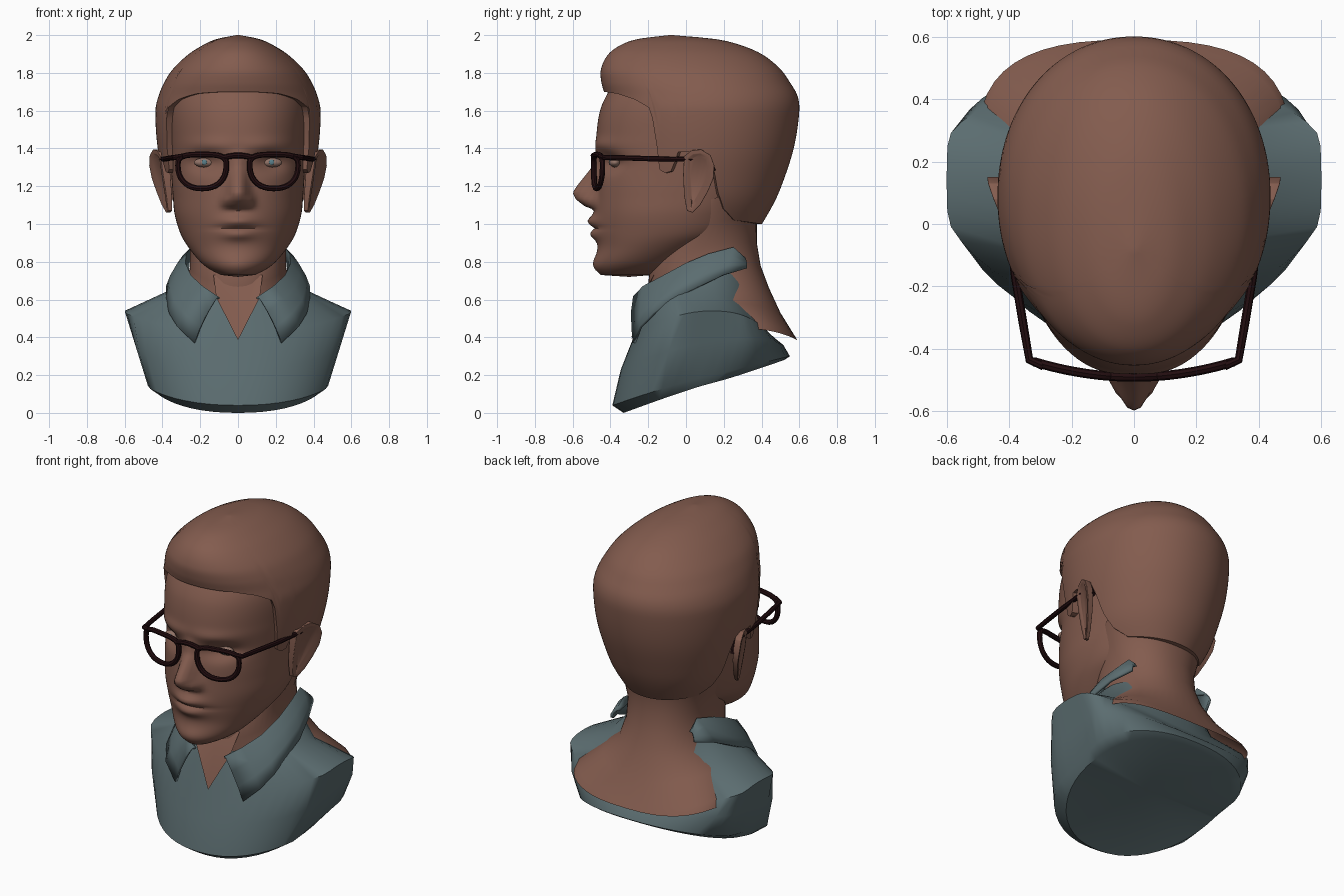
import bpy, bmesh, math
from mathutils import Vector

if "Cube" in bpy.data.objects:
    bpy.data.objects.remove(bpy.data.objects["Cube"])


def material(name, rgb):
    m = bpy.data.materials.new(name)
    m.diffuse_color = (*rgb, 1)
    m.use_nodes = True
    m.node_tree.nodes["Principled BSDF"].inputs["Base Color"].default_value = m.diffuse_color
    return m


SKIN = material("warm_brown", (0.228, 0.107, 0.077))
CLOTH = material("slate_teal", (0.105, 0.152, 0.162))
FRAME = material("dark_maroon", (0.016, 0.004, 0.005))
EYE = material("pale_eye", (0.28, 0.17, 0.135))
IRIS = material("grey_blue", (0.10, 0.21, 0.25))


def finish(ob, mat, angle=40):
    if not ob.data.materials:
        ob.data.materials.append(mat)
    bpy.ops.object.select_all(action='DESELECT')
    ob.select_set(True)
    bpy.context.view_layer.objects.active = ob
    bpy.ops.object.shade_smooth_by_angle(angle=math.radians(angle))
    return ob


def make(name, verts, faces, mat, angle=40):
    me = bpy.data.meshes.new(name)
    me.from_pydata([tuple(v) for v in verts], [], faces)
    ob = bpy.data.objects.new(name, me)
    bpy.context.collection.objects.link(ob)
    return finish(ob, mat, angle)


def curve_at(table, t, col):
    """Smooth value of a table column at key t (first column is the key)."""
    n = len(table)
    t = min(max(t, table[0][0]), table[-1][0])
    i = max(k for k in range(n - 1) if table[k][0] <= t)

    def slope(k):
        a, b = table[max(k - 1, 0)], table[min(k + 1, n - 1)]
        return (b[col] - a[col]) / (b[0] - a[0])
    a, b = table[i], table[i + 1]
    h = b[0] - a[0]
    s = (t - a[0]) / h
    return ((1 + 2 * s) * (1 - s) ** 2 * a[col] + s * (1 - s) ** 2 * h * slope(i)
            + s * s * (3 - 2 * s) * b[col] + s * s * (s - 1) * h * slope(i + 1))


def linear_at(table, t):
    for (a, va), (b, vb) in zip(table, table[1:]):
        if t <= b:
            return va + (vb - va) * max(0, (t - a) / (b - a))
    return table[-1][1]


def oval(a, rx, yf, yb, p=2.0):
    """Point on a superellipse; angle 0 faces the front."""
    def f(v):
        return math.copysign(abs(v) ** (2 / p), v)
    return rx * f(math.sin(a)), (yf + yb) / 2 - (yb - yf) / 2 * f(math.cos(a))


def loft(name, rings, mat, angle=40, bottom=None, top=None):
    n = len(rings[0])
    verts = [v for r in rings for v in r]
    faces = [(i * n + j, i * n + (j + 1) % n, (i + 1) * n + (j + 1) % n, (i + 1) * n + j)
             for i in range(len(rings) - 1) for j in range(n)]
    if bottom:
        verts.append(bottom)
        faces += [((j + 1) % n, j, len(verts) - 1) for j in range(n)]
    if top:
        base = (len(rings) - 1) * n
        verts.append(top)
        faces += [(base + j, base + (j + 1) % n, len(verts) - 1) for j in range(n)]
    return make(name, verts, faces, mat, angle)


def bent_ring(rx, yf, zf, yb, zb, zmid, p=2.2, shift=0.0, n=48):
    """Ring whose front, side and back heights differ; sides are cut flat at the arms."""
    out = []
    for j in range(n):
        a = 2 * math.pi * j / n
        x, y = oval(a, rx, yf, yb, p)
        s2 = math.sin(a) ** 2
        z = zf + (zb - zf) * (1 - math.cos(a)) / 2 + (zmid - (zf + zb) / 2) * s2
        lim = .6 - (.54 - z) * .31
        out.append((max(-lim, min(lim, x)), y + shift * s2, z))
    return out


def gauss(x, z, cx, cz, wx, wz):
    return math.exp(-((x - cx) / wx) ** 2 - ((z - cz) / wz) ** 2)


# Head: oval sections (height, half width, front, back) with sculpted features
HEAD = [(.73, .09, -.45, -.18), (.76, .15, -.475, -.08), (.80, .20, -.48, 0), (.88, .265, -.465, .15),
        (.95, .305, -.47, .28), (1.05, .335, -.475, .35), (1.15, .345, -.475, .42),
        (1.3, .355, -.47, .50), (1.45, .365, -.475, .535), (1.6, .37, -.455, .55),
        (1.7, .35, -.41, .52), (1.8, .29, -.34, .45), (1.9, .15, -.2, .25)]
NOSE = [(1.075, 0), (1.095, .055), (1.13, .105), (1.165, .125), (1.2, .105), (1.3, .03), (1.4, .0)]


def feature(x, z):
    ax = abs(x)
    w = linear_at([(1.1, .068), (1.2, .052), (1.35, .035)], z)
    d = linear_at(NOSE, z) * math.exp(-(ax / w) ** 2.6)
    d += .025 * gauss(ax, z, .065, 1.125, .022, .03)             # nostril wings
    d -= .05 * gauss(ax, z, .175, 1.325, .09, .05)               # eye sockets
    d += .012 * gauss(ax, z, .14, 1.42, .13, .035)               # brow
    d += .022 * gauss(x, z, 0, 1.0, .12, .09)                    # mouth area
    d += .026 * gauss(x, z, 0, 1.015, .085, .026)                # upper lip
    d += .022 * gauss(x, z, 0, .942, .08, .026)                  # lower lip
    d -= .016 * gauss(x, z, 0, .978, .12, .010)                  # mouth line
    d += .012 * gauss(x, z, 0, .79, .09, .04)                    # chin
    return d


N = 128
rings = []
for i in range(91):
    z = .73 + 1.17 * i / 90
    p = linear_at([(.73, 2.0), (.95, 2.1), (1.2, 2.2)], z)
    ring = []
    for j in range(N):
        a = 2 * math.pi * j / N
        x, y = oval(a, *(curve_at(HEAD, z, c) for c in (1, 2, 3)), p)
        ring.append((x, y - feature(x, z) if y < -.15 else y, z))
    rings.append(ring)
loft("head", rings, SKIN, 60, bottom=(0, -.3, .72), top=(0, 0, 1.92))

# Hair: cap whose columns run from the hairline to the crown
HAIR = [(.98, .28, -.3, .39), (1.1, .35, -.35, .46), (1.2, .385, -.38, .505), (1.4, .425, -.40, .57),
        (1.6, .437, -.425, .6), (1.68, .42, -.43, .59), (1.75, .39, -.448, .55), (1.82, .345, -.45, .5),
        (1.9, .26, -.41, .4), (1.95, .18, -.34, .28), (1.98, .11, -.25, .15), (2.0, .01, -.09, -.07)]
LINE = [(-.43, 1.70), (-.36, 1.69), (-.27, 1.66), (-.185, 1.61), (-.175, 1.5), (-.15, 1.29), (-.115, 1.27),
        (-.075, 1.28), (-.05, 1.38), (.11, 1.38), (.16, 1.28), (.20, 1.17), (.26, 1.08), (.36, 1.02),
        (.59, 1.0)]
N = 176
rings = []
for i in range(-1, 41):
    ring = []
    for j in range(N):
        a = 2 * math.pi * j / N
        low = linear_at(LINE, .08 - .51 * math.cos(a))
        t = max(i, 0) / 40
        z = low + (2 - low) * (1 - (1 - t) ** 1.5)
        x, y = oval(a, *(curve_at(HAIR, z, c) for c in (1, 2, 3)), 2.08)
        if i < 0:                                                # tucked-in edge
            x, y = x * .84, .08 + (y - .08) * .86
        ring.append((x, y, z))
    rings.append(ring)
loft("hair", rings, SKIN, 50, top=(0, -.08, 2.0))

# Neck flaring into the bare upper back
loft("neck", [bent_ring(*r) for r in [
    (.50, -.17, .40, .59, .385, .45, 2.6, .03), (.49, -.17, .42, .568, .42, .49, 2.5, .03),
    (.37, -.18, .48, .50, .53, .58, 2.3), (.28, -.19, .58, .44, .66, .67), (.255, -.2, .68, .395, .78, .77),
    (.255, -.19, .78, .375, .9, .88), (.285, -.12, .93, .375, 1.06, 1.0),
    (.335, -.02, 1.05, .42, 1.18, 1.15)]], SKIN, 60)

# Shirt body with a slanted underside and flat arm cuts
loft("shirt", [bent_ring(*r) for r in [
    (.46, -.33, 0, .52, .28, .16, 2.2, .05), (.53, -.39, .04, .55, .30, .20, 2.2, .06),
    (.60, -.345, .23, .515, .36, .38, 2.2, .07), (.63, -.27, .42, .45, .41, .54, 2.2, .06),
    (.38, -.24, .54, .41, .46, .64, 2.3, .01), (.275, -.215, .60, .38, .65, .755, 2.3)]],
    CLOTH, 44, bottom=(0, .1, .2))

# Bare skin in the open shirt front
make("open_neck", [(0, -.292, .385), (.115, -.24, .61), (.13, -.17, .73), (-.13, -.17, .73),
                   (-.115, -.24, .61), (0, -.225, .61)],
     [(0, 1, 5), (0, 5, 4), (5, 1, 2), (5, 2, 3), (5, 3, 4)], SKIN, 70)

# Collar flaps: folded edge, slight bulge and hem
UPPER = [(.11, -.28, .61), (.19, -.225, .665), (.25, -.12, .72), (.28, 0, .785), (.275, .12, .835),
         (.25, .25, .87), (.255, .31, .815)]
LOWER = [(.23, -.275, .37), (.318, -.24, .455), (.36, -.17, .525), (.375, -.07, .60), (.375, .06, .665),
         (.335, .2, .73), (.28, .32, .765)]
for side, label in ((1, "right"), (-1, "left")):
    rows = []
    for i, (u, l) in enumerate(zip(UPPER, LOWER)):
        u, l = Vector(u), Vector(l)
        out = Vector((l.x, l.y * .4, 0)).normalized() * .012
        drop = .04 if 0 < i < 6 else .005
        rows.append([u - out - Vector((0, 0, drop)), u, u.lerp(l, .3) + out, u.lerp(l, .65) + out, l])
    k = len(rows[0])
    faces = [(i * k + j, i * k + j + 1, (i + 1) * k + j + 1, (i + 1) * k + j)
             for i in range(len(rows) - 1) for j in range(k - 1)]
    if side < 0:
        faces = [f[::-1] for f in faces]
    ob = make(label + "_collar", [(v.x * side, v.y, v.z) for r in rows for v in r], faces, CLOTH, 60)
    mod = ob.modifiers.new("thickness", 'SOLIDIFY')
    mod.thickness, mod.offset = .016, 0

# Ears: thick angled flap, thinner at the lobe, with a shallow hollow
EAR = [(-.01, 1.36), (.03, 1.39), (.08, 1.395), (.13, 1.365), (.15, 1.31), (.145, 1.24), (.115, 1.17),
       (.075, 1.10), (.035, 1.06), (.005, 1.07), (-.01, 1.15), (-.015, 1.26)]
for side, label in ((1, "right"), (-1, "left")):
    bm = bmesh.new()
    face = bm.faces.new([bm.verts.new((side * (.345 + .4 * y + .09 * (z - 1.06)), y, z)) for y, z in EAR])
    ext = bmesh.ops.extrude_face_region(bm, geom=[face])
    cap = [g for g in ext["geom"] if isinstance(g, bmesh.types.BMFace)]
    for v in cap[0].verts:
        v.co.x += side * (.022 + .085 * min(v.co.z - 1.06, .25))
    bmesh.ops.inset_region(bm, faces=cap, thickness=.022)
    bmesh.ops.inset_region(bm, faces=cap, thickness=.018)
    bmesh.ops.translate(bm, verts=cap[0].verts, vec=(-side * .01, 0, 0))
    bmesh.ops.recalc_face_normals(bm, faces=bm.faces)
    me = bpy.data.meshes.new(label + "_ear")
    bm.to_mesh(me)
    bm.free()
    ob = bpy.data.objects.new(label + "_ear", me)
    bpy.context.collection.objects.link(ob)
    mod = ob.modifiers.new("round", 'BEVEL')
    mod.width, mod.segments = .01, 3
    finish(ob, SKIN, 60)


# Glasses
def tube(name, pts, r, mat, cyclic=False):
    cu = bpy.data.curves.new(name, 'CURVE')
    cu.dimensions, cu.bevel_depth, cu.bevel_resolution, cu.use_fill_caps = '3D', r, 2, True
    sp = cu.splines.new('POLY')
    sp.points.add(len(pts) - 1)
    for p, co in zip(sp.points, pts):
        p.co = (*co, 1)
    sp.use_cyclic_u = cyclic
    ob = bpy.data.objects.new(name, cu)
    bpy.context.collection.objects.link(ob)
    bpy.ops.object.select_all(action='DESELECT')
    ob.select_set(True)
    bpy.context.view_layer.objects.active = ob
    bpy.ops.object.convert(target='MESH')
    return finish(bpy.context.view_layer.objects.active, mat)


def lens_y(x):
    return -.49 + .055 * (x / .34) ** 2


for side, label in ((1, "right"), (-1, "left")):
    rim = []
    for j in range(36):
        a = 2 * math.pi * j / 36
        c, s = math.cos(a), math.sin(a)
        p = .62 if s > 0 else .88                                # squarer upper half
        x = .19 + .128 * math.copysign(abs(c) ** p, c)
        z = 1.31 + (.058 if s > 0 else .122) * math.copysign(abs(s) ** p, s)
        rim.append((side * x, lens_y(x), z))
    tube(label + "_rim", rim, .015, FRAME, True)
    tube(label + "_temple", [(side * x, y, z) for x, y, z in [
        (.29, -.455, 1.36), (.335, -.435, 1.352), (.355, -.32, 1.35), (.38, -.17, 1.345), (.405, .05, 1.343),
        (.415, .12, 1.33), (.42, .145, 1.28)]], .014, FRAME)
    # Eyes
    for part, r, loc, mat in (("_eye", (.055, .03, .025), (.178, -.376, 1.325), EYE),
                              ("_iris", (.014, .005, .014), (.178, -.404, 1.327), IRIS)):
        bpy.ops.mesh.primitive_uv_sphere_add(segments=24, ring_count=12, location=(side * loc[0], *loc[1:]))
        ob = bpy.context.object
        ob.name, ob.scale = label + part, r
        finish(ob, mat)
tube("bridge", [(x, lens_y(x), 1.35 + .014 * math.cos(x * 20)) for x in (-.08, -.05, -.02, .02, .05, .08)],
     .015, FRAME)
